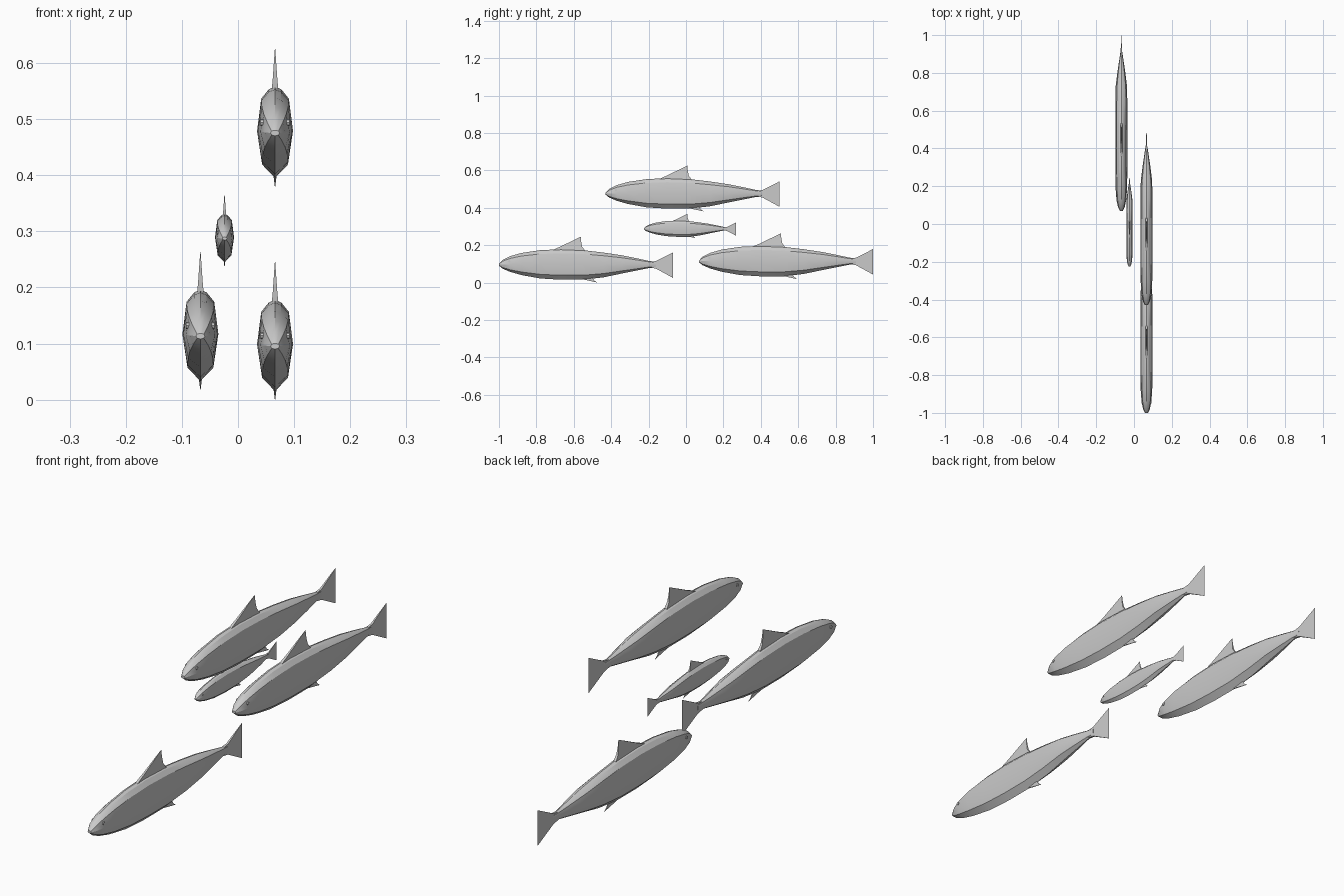
import bpy, bmesh, math
from mathutils import Matrix, Vector

cube = bpy.data.objects.get("Cube")
if cube:
    bpy.data.objects.remove(cube, do_unlink=True)

grey = bpy.data.materials.new("fish grey")
grey.use_nodes = True
COLOUR = (0.6, 0.6, 0.6, 1)
grey.diffuse_color = COLOUR
grey.node_tree.nodes["Principled BSDF"].inputs["Base Color"].default_value = COLOUR


def finish(bm, name):
    """Turn a bmesh into mesh data that every fish can share."""
    bmesh.ops.recalc_face_normals(bm, faces=bm.faces)
    mesh = bpy.data.meshes.new(name)
    bm.to_mesh(mesh)
    bm.free()
    mesh.materials.append(grey)
    return mesh


def body_mesh():
    # Stations: distance from nose, back height, belly height, half width
    stations = [
        (0, .005, -.005, .008), (.02, .026, -.021, .018),
        (.06, .046, -.038, .026), (.12, .063, -.055, .0305),
        (.22, .078, -.073, .032), (.33, .083, -.080, .032),
        (.45, .078, -.080, .032), (.56, .065, -.067, .032),
        (.66, .050, -.046, .030), (.74, .034, -.030, .020),
        (.80, .021, -.018, .011), (.84, .015, -.015, .005)]
    # Half cross-section from back ridge down to keel: width and height share
    half = [(0, 1), (.35, .94), (.77, .74), (1, .05), (.72, -.70), (0, -1)]
    section = half + [(-x, z) for x, z in half[-2:0:-1]]
    bm = bmesh.new()
    rings = []
    for y, top, bottom, w in stations:
        rings.append([bm.verts.new((x * w, y, z * (top if z > 0 else -bottom)))
                      for x, z in section])
    n = len(section)
    for a, b in zip(rings, rings[1:]):
        for i in range(n):
            j = (i + 1) % n
            bm.faces.new((a[i], a[j], b[j], b[i]))
    bm.faces.new(rings[0])
    bm.faces.new(rings[-1])
    return finish(bm, "body")


def fin_mesh(name, outline):
    """Solid fin from an outline of (y, z, half thickness) points."""
    bm = bmesh.new()
    sides = [[bm.verts.new((s * t, y, z)) for y, z, t in outline] for s in (-1, 1)]
    for side in sides:
        face = bm.faces.new(side)
        bmesh.ops.triangulate(bm, faces=[face])
    a, b = sides
    for i in range(len(outline)):
        j = (i + 1) % len(outline)
        bm.faces.new((a[i], a[j], b[j], b[i]))
    return finish(bm, name)


def eyes_mesh():
    bm = bmesh.new()
    for s in (-1, 1):
        place = Matrix.Translation((s * .0225, .055, .019)) @ Matrix.Rotation(math.pi / 2, 4, 'Y')
        bmesh.ops.create_cone(bm, cap_ends=True, segments=8, radius1=.006,
                              radius2=.006, depth=.006, matrix=place)
    return finish(bm, "eyes")


edge = .0004
parts = {
    "body": body_mesh(),
    "dorsal_fin": fin_mesh("dorsal_fin", [
        (.28, .076, .006), (.33, .098, .004), (.437, .150, edge),
        (.440, .120, .002), (.445, .096, .004), (.465, .070, .006)]),
    "tail_fin": fin_mesh("tail_fin", [
        (.80, .015, .005), (.84, .020, .004), (.93, .066, edge),
        (.868, -.001, .001), (.93, -.070, edge), (.84, -.021, .004),
        (.80, -.013, .005)]),
    "anal_fin": fin_mesh("anal_fin", [
        (.43, -.074, .003), (.525, -.095, edge), (.510, -.084, .001),
        (.50, -.070, .003)]),
    "eyes": eyes_mesh(),
}

# School of fish: nose position and size
school = {
    "lead_fish": ((.066, -1, .095), 1),
    "rear_fish": ((-.067, .07, .113), 1),
    "upper_fish": ((.066, -.43, .475), 1),
    "small_fish": ((-.024, -.225, .287), .53),
}
for fish, (nose, size) in school.items():
    for part, mesh in parts.items():
        ob = bpy.data.objects.new(fish + "_" + part, mesh)
        ob.location = Vector(nose)
        ob.scale = (size,) * 3
        bpy.context.scene.collection.objects.link(ob)

# Rounded flanks with crisp creases on back, keel and fins
bpy.ops.object.select_all(action='DESELECT')
for part in parts:
    ob = bpy.data.objects["lead_fish_" + part]
    ob.select_set(True)
    bpy.context.view_layer.objects.active = ob
bpy.ops.object.shade_smooth_by_angle(angle=math.radians(25))
